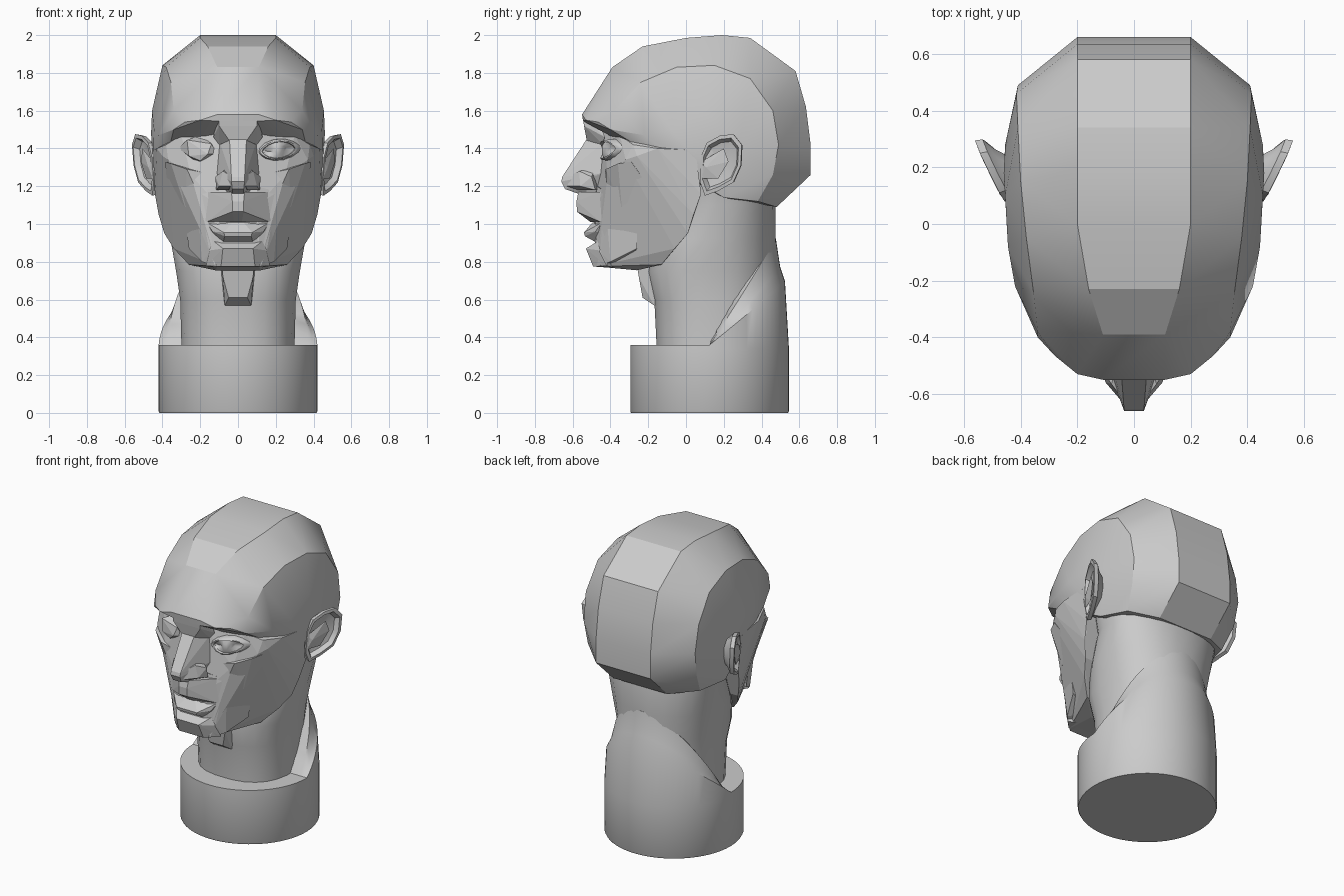
import bpy, bmesh, math


def finish(name, bm, smooth=None):
    bmesh.ops.recalc_face_normals(bm, faces=bm.faces)
    me = bpy.data.meshes.new(name)
    bm.to_mesh(me)
    bm.free()
    ob = bpy.data.objects.new(name, me)
    bpy.context.collection.objects.link(ob)
    if smooth:
        bpy.ops.object.select_all(action='DESELECT')
        ob.select_set(True)
        bpy.context.view_layer.objects.active = ob
        bpy.ops.object.shade_smooth_by_angle(angle=math.radians(smooth))
    return ob


def hull(name, pts, sides=(1, -1), smooth=None):
    """Planar solid round the points: mirrored across x by default, or on one side."""
    bm = bmesh.new()
    for x, y, z in pts:
        for s in sides:
            bm.verts.new((x * s, y, z))
    bmesh.ops.remove_doubles(bm, verts=bm.verts, dist=0.0005)
    bmesh.ops.convex_hull(bm, input=bm.verts)
    bmesh.ops.delete(bm, geom=[v for v in bm.verts if not v.link_faces], context='VERTS')
    bmesh.ops.dissolve_limit(bm, angle_limit=math.radians(1.5), verts=bm.verts, edges=bm.edges)
    return finish(name, bm, smooth)


def loft(name, rings, smooth=None):
    """Skin equal-length rings and cap both ends."""
    bm = bmesh.new()
    vs = [[bm.verts.new(p) for p in r] for r in rings]
    n = len(vs[0])
    for a, b in zip(vs, vs[1:]):
        for i in range(n):
            j = (i + 1) % n
            bm.faces.new((a[i], a[j], b[j], b[i]))
    caps = [bm.faces.new(vs[0]), bm.faces.new(vs[-1])]
    bmesh.ops.triangulate(bm, faces=caps)
    return finish(name, bm, smooth)


# Skull: centre strip, edge of the side plane, then the side plane itself
strip = [(.11, -.545, 1.545), (.11, -.55, 1.58), (.11, -.39, 1.83), (.16, -.23, 1.94),
         (.2, 0, 1.985), (.2, .19, 2), (.2, .34, 1.985), (.2, .58, 1.81),
         (.2, .635, 1.62), (.2, .66, 1.42), (.2, .66, 1.26), (.2, .48, 1.09)]
edge = [(.20, -.53, 1.55), (.28, -.465, 1.54), (.34, -.40, 1.50), (.34, -.38, 1.60),
        (.355, -.24, 1.75), (.38, -.05, 1.83), (.4, .15, 1.84), (.41, .34, 1.77),
        (.415, .46, 1.6), (.41, .49, 1.42), (.4, .46, 1.26), (.37, .38, 1.12)]
side = [(.42, -.22, 1.47), (.445, -.08, 1.5), (.455, .1, 1.6), (.46, .18, 1.48),
        (.455, .28, 1.42), (.45, .1, 1.3), (.43, .2, 1.14)]
hull("skull", strip + edge + side, smooth=22)

# Face block: eye plane, cheekbones, jaw and chin floor
hull("face", [(.05, -.44, 1.50), (.30, -.35, 1.47), (.10, -.45, 1.30), (.25, -.415, 1.26),
              (.37, -.32, 1.34), (.38, -.28, 1.42), (.43, -.15, 1.4), (.40, -.26, 1.36),
              (.45, .05, 1.39), (.44, .08, 1.16), (.42, .04, 1.05), (.39, .01, .95),
              (.34, -.06, .87), (.26, -.13, .785), (.12, -.26, .755), (.11, -.475, .775),
              (.06, -.49, 1.05), (.05, -.48, .9), (.17, -.43, 1.1)])


def eye_ring(s, scale, out):
    pts = []
    for i in range(14):
        a = math.tau * i / 14
        c, d = math.cos(a), math.sin(a)
        bulge = out * (1 - .6 * c * c)
        x = .215 + .105 * scale * c
        z = 1.392 + .053 * scale * d * abs(d) ** .3 + .008 * c
        pts.append((s * x, -.378 + .37 * (x - .215) - bulge, z))
    return pts


# Ears: tilted dished plates, tapering back to their front root
outline = [(.08, 1.36), (.11, 1.43), (.18, 1.468), (.25, 1.476), (.295, 1.42), (.29, 1.31),
           (.25, 1.22), (.17, 1.175), (.10, 1.15), (.075, 1.22)]


def ear_ring(s, scale, lift, root=.175):
    pts = []
    for y, z in outline:
        y, z = root + (y - root) * scale, 1.325 + (z - 1.325) * scale
        x = .455 + .47 * (y - .08) + .06 * (z - 1.325) + lift
        pts.append((s * x, y - lift * .3, z))
    return pts


for s, tag in ((1, "left"), (-1, "right")):
    # Cheekbone plane
    hull("cheekbone_" + tag, [(.17, -.43, 1.27), (.27, -.425, 1.29), (.355, -.36, 1.32),
                              (.385, -.29, 1.33), (.375, -.2, 1.2), (.28, -.34, 1.09),
                              (.22, -.42, 1.18), (.3, -.25, 1.3)], [s])
    # Nose wing
    hull("nostril_wing_" + tag, [(.03, -.63, 1.25), (.04, -.63, 1.2), (.08, -.565, 1.28),
                                 (.12, -.50, 1.25), (.115, -.48, 1.18), (.10, -.56, 1.20),
                                 (.05, -.57, 1.18), (.03, -.45, 1.19), (.05, -.48, 1.3)], [s])
    loft("ear_" + tag, [ear_ring(s, .5, -.09, .11), ear_ring(s, .75, -.045, .13),
                        ear_ring(s, .97, -.025), ear_ring(s, 1, 0), ear_ring(s, .86, .002),
                        ear_ring(s, .74, -.025), ear_ring(s, .4, -.035)], 35)
    hull("ear_inner_fold_" + tag, [(.45, .08, 1.33), (.475, .105, 1.30), (.45, .08, 1.24),
                                   (.505, .20, 1.40), (.515, .225, 1.33), (.485, .17, 1.24),
                                   (.48, .2, 1.32)], [s])

# One eye is a plain block, the other has lids round an eyeball
hull("eye_block", [(.11, -.42, 1.37), (.315, -.34, 1.40), (.14, -.44, 1.425), (.27, -.415, 1.445),
                   (.16, -.45, 1.37), (.26, -.42, 1.36), (.2, -.43, 1.335),
                   (.2, -.36, 1.47), (.2, -.36, 1.31)], [-1])
loft("eye_with_lids", [eye_ring(1, 1.2, -.03), eye_ring(1, 1.08, .03), eye_ring(1, .95, .066),
                       eye_ring(1, .84, .07), eye_ring(1, .80, .052), eye_ring(1, .4, .066)], 50)

# Glabella wedge and nose
hull("brow_wedge", [(.10, -.547, 1.57), (.10, -.54, 1.52), (.045, -.525, 1.44),
                    (.10, -.44, 1.42), (.13, -.43, 1.46), (.12, -.45, 1.52)])
hull("nose", [(.045, -.525, 1.45), (.04, -.53, 1.41), (.045, -.60, 1.29), (.035, -.655, 1.25),
              (.035, -.66, 1.225), (.03, -.64, 1.185), (.03, -.57, 1.16), (.095, -.44, 1.43),
              (.115, -.44, 1.27), (.06, -.45, 1.16)])

# Mouth surround, muzzle, lips and chin
hull("mouth_surround", [(.10, -.47, 1.2), (.21, -.43, 1.17), (.205, -.415, .98), (.10, -.482, 1.1),
                        (.11, -.475, .95), (.15, -.455, .85), (.19, -.40, .80), (.12, -.47, .775),
                        (.1, -.3, .8), (.29, -.26, 1.1), (.26, -.26, .87)])
hull("muzzle", [(.035, -.57, 1.17), (.03, -.58, 1.12), (.03, -.577, 1.065), (.165, -.455, 1.012),
                (.18, -.44, 1.02), (.16, -.45, 1.17), (.04, -.46, 1.01), (.02, -.505, 1.01)])
hull("lower_lip", [(.165, -.445, 1.008), (.03, -.495, 1.008), (.075, -.54, .955),
                   (.135, -.48, .96), (.07, -.535, .935), (.08, -.47, .9), (.14, -.42, .95)])
hull("chin", [(.13, -.465, .91), (.08, -.53, .87), (.15, -.46, .86), (.09, -.492, .775),
              (.17, -.42, .778), (.1, -.35, .765), (.16, -.4, .9)])


# Neck: rings given as height, half width, front and back
def neck_ring(z, w, front, back, n=24):
    pts = []
    for i in range(n):
        a = math.tau * (i + .5) / n
        c, d = math.cos(a), math.sin(a)
        p = .8 if d < 0 else .92
        px = math.copysign(abs(c) ** p, c) * w
        py = math.copysign(abs(d) ** p, d) * (back - front) / 2 + (front + back) / 2
        pts.append((px, py, z))
    return pts


loft("neck", [neck_ring(*r) for r in ((.3, .30, -.155, .46), (.6, .308, -.17, .46),
                                      (.75, .33, -.205, .47), (.92, .36, -.16, .477),
                                      (1.1, .385, -.04, .475), (1.22, .42, -.02, .45))], 30)
hull("throat", [(.085, -.26, .78), (.08, -.25, .72), (.05, -.23, .61), (.07, -.17, .57),
                (.1, -.12, .78), (.07, -.12, .56)])


# Base drum, its rim rising at the back into the shoulders
def drum_ring(scale, height):
    pts = []
    for i in range(64):
        a = math.tau * i / 64
        rise = max(0, .42 * math.sin(a))
        k = scale - (.05 * rise / .42 if height > 0 else 0)
        top = .36 + .8 * rise + (height - 1) * .6 * rise if height > 0 else -height
        pts.append((.42 * k * math.cos(a), .125 + .42 * k * math.sin(a), top))
    return pts


loft("base", [drum_ring(.99, 0), drum_ring(1, -.008), drum_ring(1, -.34),
              drum_ring(1, 1), drum_ring(.94, 1.3), drum_ring(.885, 1.9), drum_ring(.5, 2)], 35)
